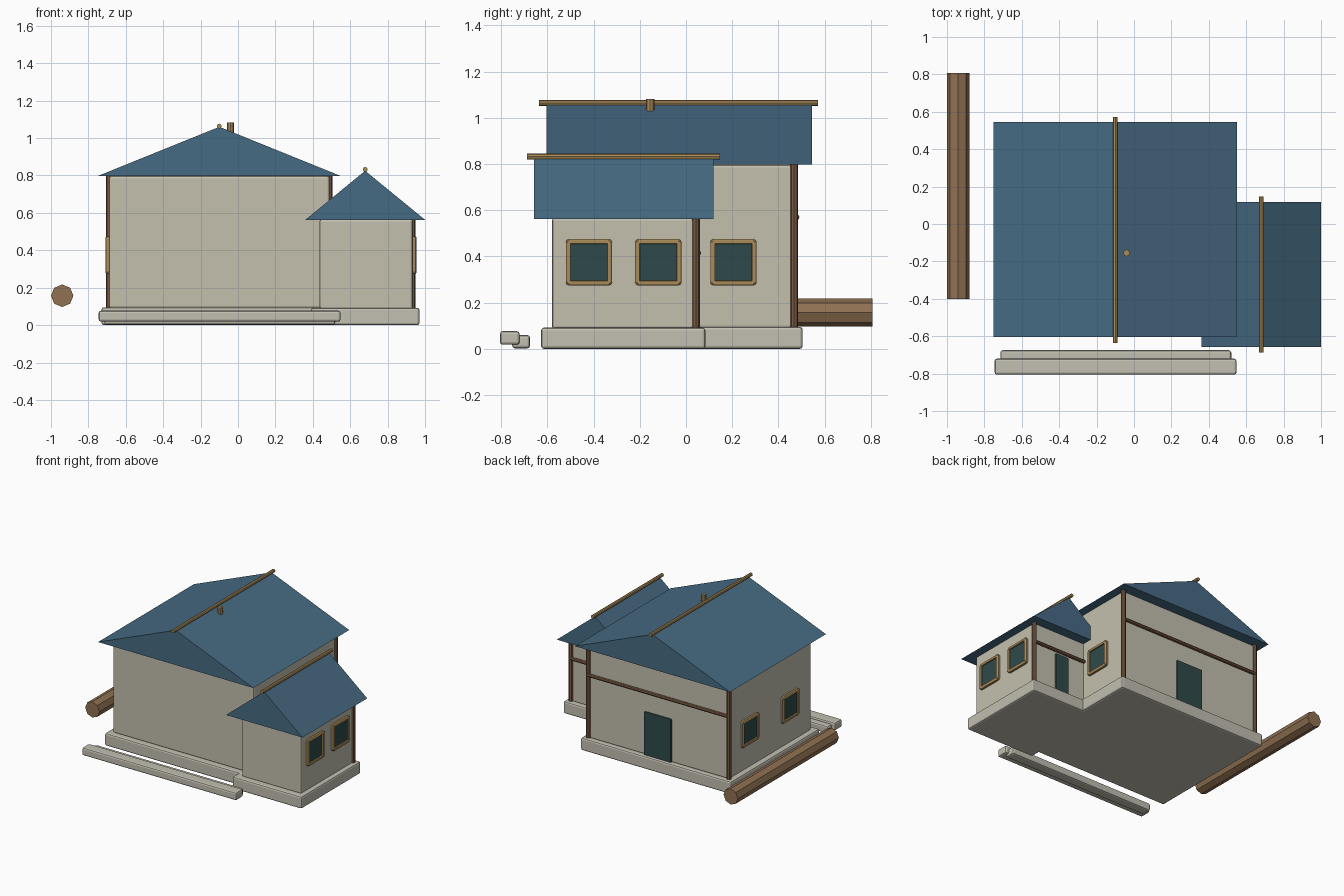
import bpy, bmesh, math
from mathutils import Vector

if "Cube" in bpy.data.objects:
    bpy.data.objects.remove(bpy.data.objects["Cube"], do_unlink=True)


def material(name, rgb):
    m = bpy.data.materials.new(name)
    m.use_nodes = True
    m.diffuse_color = (*rgb, 1)
    m.node_tree.nodes["Principled BSDF"].inputs["Base Color"].default_value = (*rgb, 1)
    return m


CREAM = material("cream plaster", (0.55, 0.53, 0.43))
STONE = material("pale stone", (0.54, 0.52, 0.44))
BLUE = material("blue roofing", (0.062, 0.145, 0.225))
BROWN = material("dark timber", (0.19, 0.10, 0.055))
BARK = material("log brown", (0.28, 0.165, 0.085))
GOLD = material("golden wood", (0.40, 0.26, 0.10))
GLASS = material("dark green", (0.028, 0.068, 0.068))


def finish(bm, name, *mats, bevel=0):
    bmesh.ops.recalc_face_normals(bm, faces=bm.faces)
    mesh = bpy.data.meshes.new(name)
    bm.to_mesh(mesh)
    bm.free()
    obj = bpy.data.objects.new(name, mesh)
    bpy.context.collection.objects.link(obj)
    for m in mats:
        mesh.materials.append(m)
    if bevel:
        mod = obj.modifiers.new("soft edges", "BEVEL")
        mod.width, mod.segments = bevel, 2
    return obj


def cube(x, y, z):
    """Box mesh from (min, max) ranges."""
    bm = bmesh.new()
    bmesh.ops.create_cube(bm, size=1)
    for v in bm.verts:
        v.co = [r[0] + (c + 0.5) * (r[1] - r[0]) for c, r in zip(v.co, (x, y, z))]
    return bm


def box(name, x, y, z, mat, bevel=0.012):
    return finish(cube(x, y, z), name, mat, bevel=bevel)


def pole(name, start, end, radius, mat):
    """Eight-sided timber between two points."""
    a, b = Vector(start), Vector(end)
    bm = bmesh.new()
    bmesh.ops.create_cone(bm, cap_ends=True, segments=8, radius1=radius,
                          radius2=radius, depth=(b - a).length)
    turn = Vector((0, 0, 1)).rotation_difference(b - a)
    for v in bm.verts:
        v.co = turn @ v.co + (a + b) / 2
    return finish(bm, name, mat)


def roof(name, x, y, eave, ridge):
    """Closed gable prism with its ridge along y."""
    bm = bmesh.new()
    outline = ((x[0], eave), (x[1], eave), (sum(x) / 2, ridge))
    gable = bm.faces.new([bm.verts.new((px, y[0], pz)) for px, pz in outline])
    side = bmesh.ops.extrude_face_region(bm, geom=[gable])["geom"]
    moved = [g for g in side if isinstance(g, bmesh.types.BMVert)]
    bmesh.ops.translate(bm, verts=moved, vec=(0, y[1] - y[0], 0))
    return finish(bm, name, BLUE)


def window(name, wall_x, y, side):
    """Framed window on a wall facing +x (side 1) or -x (side -1)."""
    ends = sorted((wall_x - side * 0.015, wall_x + side * 0.015))
    bm = cube(ends, (y - 0.1, y + 0.1), (0.275, 0.475))
    bm.normal_update()
    # round the outline, then sink the pane into the outer face
    rims = [e for e in bm.edges if abs(e.verts[0].co.x - e.verts[1].co.x) > 0.01]
    bmesh.ops.bevel(bm, geom=rims, offset=0.014, segments=2, profile=0.5, affect="EDGES")
    bm.normal_update()
    pane = max(bm.faces, key=lambda f: f.normal.x * side)
    bmesh.ops.inset_region(bm, faces=[pane], thickness=0.006, depth=0.004)
    bmesh.ops.inset_region(bm, faces=[pane], thickness=0.014, depth=0)
    bmesh.ops.inset_region(bm, faces=[pane], thickness=0.002, depth=-0.01)
    pane.material_index = 1
    return finish(bm, name, GOLD, GLASS)


# Stone base and loose front steps
box("main_base", (-0.73, 0.53), (-0.555, 0.505), (0, 0.095), STONE)
box("wing_base", (0.39, 0.97), (-0.627, 0.084), (0, 0.092), STONE)
box("upper_step", (-0.715, 0.52), (-0.752, -0.675), (0.002, 0.06), STONE)
box("lower_step", (-0.745, 0.548), (-0.805, -0.72), (0.018, 0.077), STONE)

# Walls
box("main_walls", (-0.69, 0.49), (-0.51, 0.47), (0.09, 0.797), CREAM)
box("wing_walls", (0.436, 0.935), (-0.58, 0.045), (0.085, 0.567), CREAM)

# Roofs with ridge poles
roof("main_roof", (-0.75, 0.55), (-0.603, 0.545), 0.797, 1.06)
roof("wing_roof", (0.36, 1.0), (-0.658, 0.118), 0.563, 0.825)
pole("main_ridge_pole", (-0.1, -0.637, 1.064), (-0.1, 0.572, 1.064), 0.013, GOLD)
pole("wing_ridge_pole", (0.68, -0.688, 0.832), (0.68, 0.148, 0.832), 0.013, GOLD)
pole("roof_peg", (-0.04, -0.155, 1.02), (-0.04, -0.155, 1.082), 0.018, GOLD)

# Corner posts and cross beams on the back
for label, x, y, top in (("main_right", -0.688, 0.468, 0.797),
                         ("main_left", 0.488, 0.468, 0.797),
                         ("wing", 0.932, 0.043, 0.565)):
    pole(label + "_post", (x, y, 0.09), (x, y, top), 0.017, BROWN)
pole("main_beam", (-0.688, 0.478, 0.57), (0.488, 0.478, 0.57), 0.013, BROWN)
pole("wing_beam", (0.48, 0.053, 0.415), (0.932, 0.053, 0.415), 0.013, BROWN)

# Back doors
box("main_door", (-0.21, 0.015), (0.46, 0.482), (0.09, 0.42), GLASS, 0.004)
box("wing_door", (0.635, 0.745), (0.035, 0.057), (0.09, 0.39), GLASS, 0.004)

# Windows
window("wing_window_front", 0.935, -0.42, 1)
window("wing_window_back", 0.935, -0.12, 1)
window("main_window_left", 0.49, 0.205, 1)
window("main_window_right_back", -0.69, 0.23, -1)
window("main_window_right_front", -0.69, -0.25, -1)

# Log beside the house
pole("side_log", (-0.94, -0.4, 0.157), (-0.94, 0.808, 0.157), 0.06, BARK)
